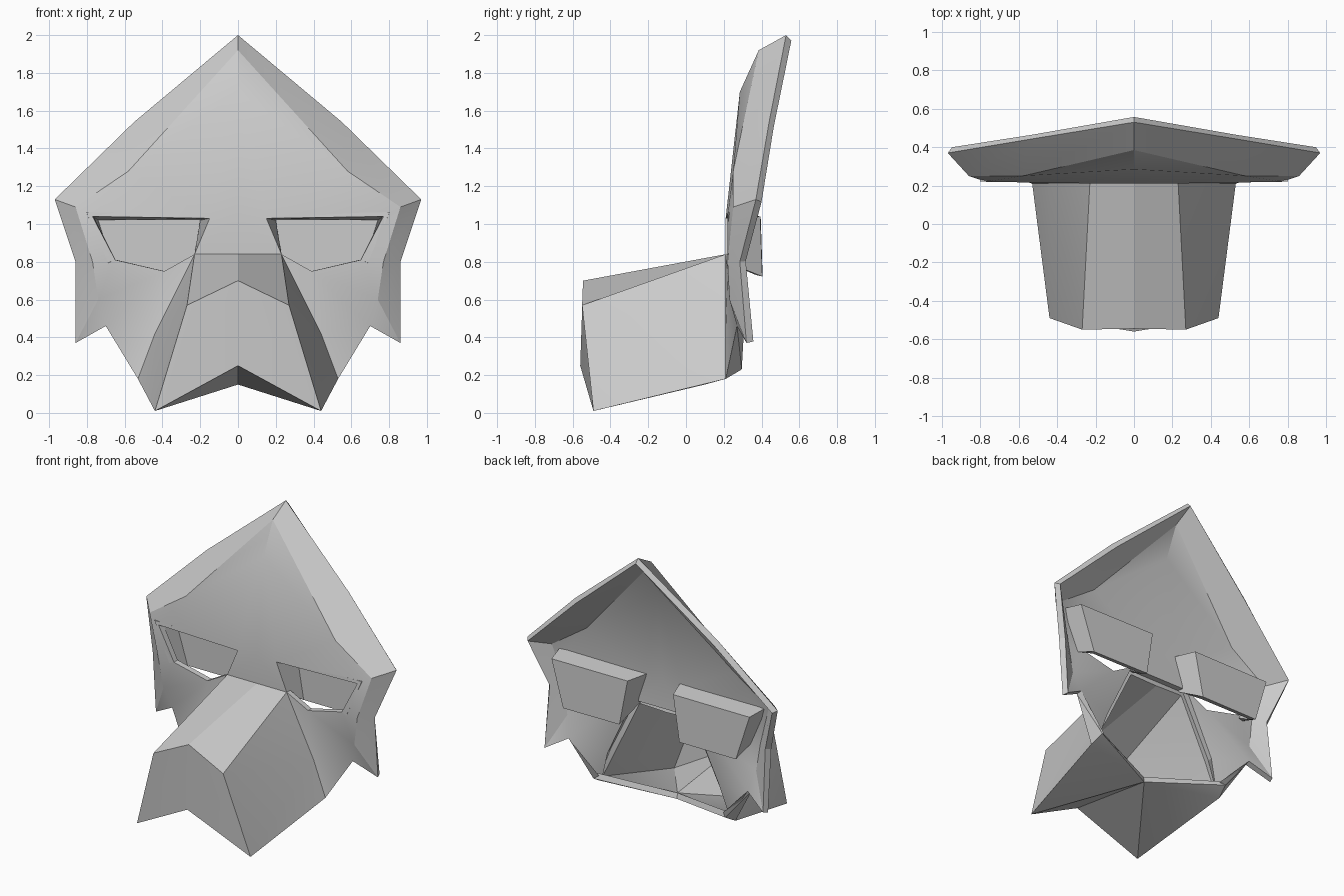
import bpy
import bmesh
import math

default_cube = bpy.data.objects.get("Cube")
if default_cube:
    bpy.data.objects.remove(default_cube, do_unlink=True)

# One plain grey for the whole mask
grey = bpy.data.materials.new("plain_grey")
grey.use_nodes = True
grey.diffuse_color = (0.6, 0.6, 0.6, 1)
grey.node_tree.nodes["Principled BSDF"].inputs["Base Color"].default_value = grey.diffuse_color

# Corner points of the left half, shared by neighbouring parts
POINTS = {
    # centre line
    "apex_rim": (0, .53, 2), "apex": (0, .385, 1.92), "forehead": (0, .285, 1.7),
    "brow": (0, .21, 1.03), "bridge": (0, .21, .84), "snout_top": (0, -.545, .7),
    "lip": (0, -.56, .25), "throat": (0, .1, .15),
    # outer rim and the inner edge of its bevel
    "temple_rim": (.55, .44, 1.54), "temple": (.58, .25, 1.28),
    "corner_rim": (.97, .37, 1.13), "corner": (.86, .25, 1.09),
    "side_rim": (.86, .285, .8), "side": (.77, .22, .8),
    "spike": (.86, .32, .37), "spike_root": (.74, .23, .6),
    # cheek and jaw
    "notch": (.7, .27, .46), "jaw": (.53, .21, .18), "jaw_back": (.51, .295, .23),
    "snout_base": (.44, .21, .42), "nose_side": (.23, .21, .84), "cheek": (.39, .22, .75),
    # snout front
    "snout_corner": (.27, -.55, .57), "fang": (.44, -.49, .01),
    # eye opening and recessed panel
    "eye_in": (.15, .21, 1.03), "eye_out": (.77, .22, 1.04), "eye_low": (.65, .22, .81),
    "panel_in": (.2, .37, 1.02), "panel_out": (.74, .37, 1.02),
    "panel_low_out": (.65, .37, .73), "panel_low_in": (.25, .37, .73),
}


def build_part(name, faces):
    """Make a half sheet facing forwards, then mirror and thicken it."""
    bm = bmesh.new()
    verts = {}
    for face in faces:
        corners = face.split()
        for corner in corners:
            if corner not in verts:
                verts[corner] = bm.verts.new(POINTS[corner])
        bm.faces.new([verts[corner] for corner in corners])
    bmesh.ops.recalc_face_normals(bm, faces=bm.faces[:])
    if sum(f.normal.y * f.calc_area() for f in bm.faces) > 0:
        bmesh.ops.reverse_faces(bm, faces=bm.faces[:])
    mesh = bpy.data.meshes.new(name)
    bm.to_mesh(mesh)
    bm.free()
    mesh.materials.append(grey)
    part = bpy.data.objects.new(name, mesh)
    bpy.context.collection.objects.link(part)

    mirror = part.modifiers.new("Mirror", 'MIRROR')
    mirror.use_clip = True
    solid = part.modifiers.new("Thickness", 'SOLIDIFY')
    solid.thickness = 0.04
    solid.offset = -1

    bpy.ops.object.select_all(action='DESELECT')
    part.select_set(True)
    bpy.context.view_layer.objects.active = part
    for modifier in (mirror, solid):
        bpy.ops.object.modifier_apply(modifier=modifier.name)
    bpy.ops.object.shade_smooth_by_angle(angle=math.radians(25))
    return part


# Face plate with bevelled rim, brow, cheeks and spikes
build_part("face_plate", [
    "apex_rim temple_rim temple apex",
    "temple_rim corner_rim corner temple",
    "corner_rim side_rim side corner",
    "side_rim spike spike_root side",
    "apex forehead temple",
    "forehead eye_in temple",
    "forehead brow eye_in",
    "temple eye_in eye_out",
    "temple eye_out corner",
    "brow bridge nose_side eye_in",
    "eye_out side corner",
    "eye_out eye_low side",
    "nose_side cheek snout_base",
    "cheek eye_low spike_root",
    "eye_low side spike_root",
    "cheek spike_root notch",
    "cheek notch snout_base",
    "notch jaw snout_base",
    "spike_root spike notch",
    "jaw jaw_back notch",
])

# Hollow snout with a folded floor
build_part("snout", [
    "bridge snout_top snout_corner nose_side",
    "nose_side snout_corner snout_base",
    "snout_corner fang snout_base",
    "fang jaw snout_base",
    "snout_top lip fang snout_corner",
    "lip throat fang",
    "fang throat jaw",
    "throat jaw_back jaw",
])

# Recessed eye boxes, open underneath
build_part("eye_sockets", [
    "panel_in panel_out panel_low_out panel_low_in",
    "eye_in eye_out panel_out panel_in",
    "eye_out eye_low panel_low_out panel_out",
    "nose_side eye_in panel_in panel_low_in",
])
